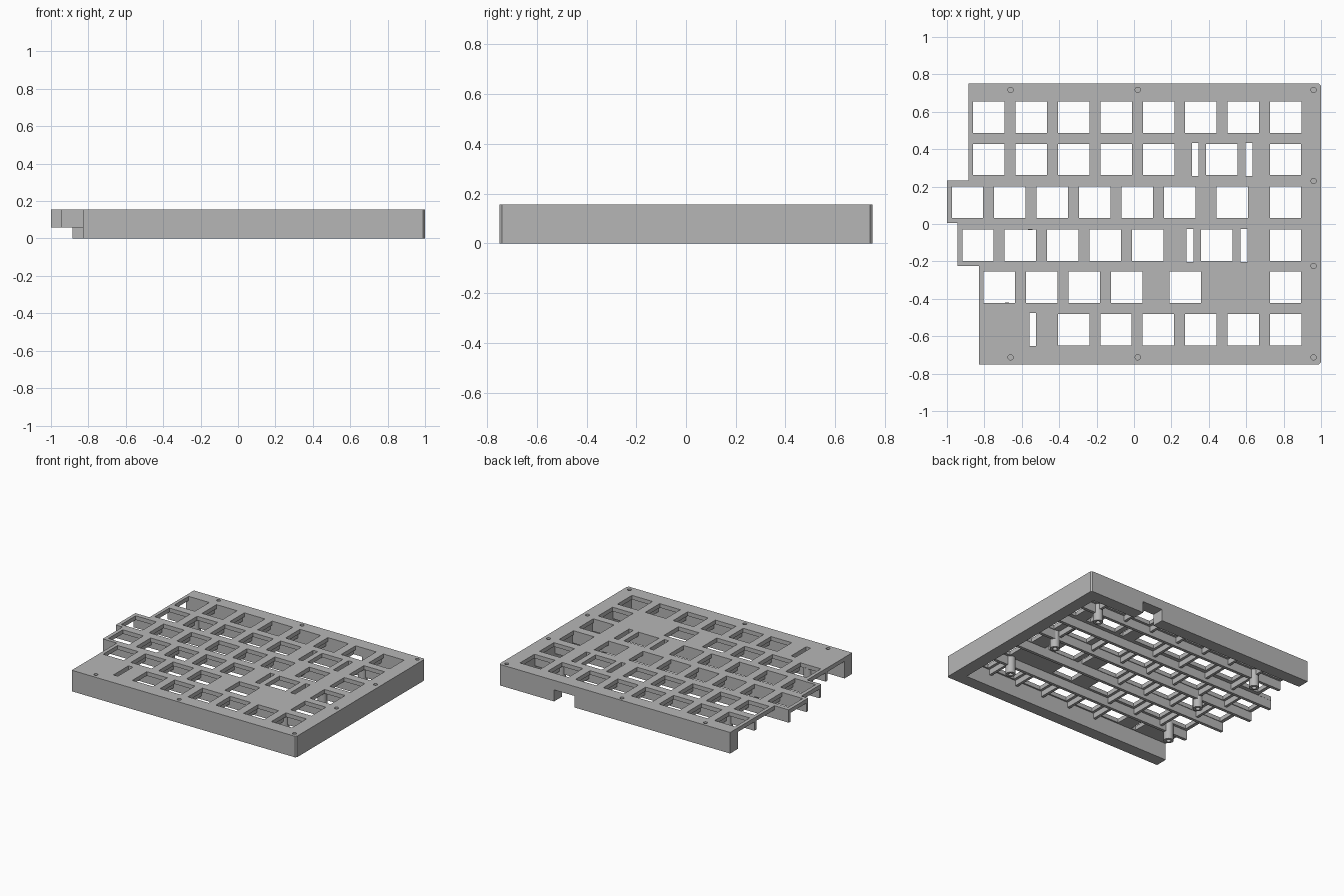
import bpy, bmesh

cube = bpy.data.objects.get("Cube")
if cube:
    bpy.data.objects.remove(cube, do_unlink=True)

TOP, UNDER, RIB = 0.155, 0.125, 0.06   # plate top, plate underside, rib bottom
PITCH, KEY = 0.2268, 0.168             # key spacing and opening size
BACK_END, FRONT_END = -0.885, -0.83    # where the two long walls stop

grey = bpy.data.materials.new("plain grey")
grey.use_nodes = True
grey.diffuse_color = (0.47, 0.47, 0.47, 1)
shader = grey.node_tree.nodes["Principled BSDF"]
shader.inputs["Base Color"].default_value = grey.diffuse_color
shader.inputs["Roughness"].default_value = 0.7


def finish(name, bm):
    bmesh.ops.recalc_face_normals(bm, faces=bm.faces)
    mesh = bpy.data.meshes.new(name)
    bm.to_mesh(mesh)
    bm.free()
    mesh.materials.append(grey)
    obj = bpy.data.objects.new(name, mesh)
    bpy.context.collection.objects.link(obj)
    return obj


def add_prism(bm, points, z0, z1):
    face = bm.faces.new([bm.verts.new((x, y, z0)) for x, y in points])
    moved = bmesh.ops.extrude_face_region(bm, geom=[face], use_keep_orig=True)["geom"]
    verts = [v for v in moved if isinstance(v, bmesh.types.BMVert)]
    bmesh.ops.translate(bm, verts=verts, vec=(0, 0, z1 - z0))


def add_box(bm, x0, x1, y0, y1, z0, z1):
    add_prism(bm, [(x0, y0), (x1, y0), (x1, y1), (x0, y1)], z0, z1)


def add_cylinder(bm, x, y, r, z0, z1, sides=24):
    made = bmesh.ops.create_cone(bm, cap_ends=True, segments=sides, radius1=r,
                                 radius2=r, depth=z1 - z0)
    bmesh.ops.translate(bm, verts=made["verts"], vec=(x, y, (z0 + z1) / 2))


def cut(target, cutter_bm):
    cutter = finish("cutter", cutter_bm)
    cutter.hide_render = True
    mod = target.modifiers.new("cut", "BOOLEAN")
    mod.operation, mod.solver, mod.object = "DIFFERENCE", "EXACT", cutter
    bpy.context.view_layer.objects.active = target
    bpy.ops.object.modifier_apply(modifier=mod.name)
    bpy.data.objects.remove(cutter, do_unlink=True)


def run(start, count):
    return [start + PITCH * i for i in range(count)]


# Key rows: centre height and the key centres along each row
rows = [
    (0.57, run(-0.776, 8)),
    (0.345, run(-0.776, 5) + [0.47, 0.81]),
    (0.116, run(-0.89, 6) + [0.525, 0.81]),
    (-0.114, run(-0.834, 5) + [0.443, 0.81]),
    (-0.338, run(-0.72, 4) + [0.273, 0.583, 0.81]),
    (-0.565, run(-0.323, 6)),
]
# The second-last opening of row five is closed on wide-key layouts
rows[4][1].remove(0.583)

# Narrow stabiliser slots: centre x, centre y
slots = [(0.328, 0.345), (0.615, 0.345), (0.3, -0.114), (0.588, -0.114), (-0.542, -0.563)]

# Screw pockets around the rim
screws = [(x, y) for x in (-0.66, 0.02, 0.96) for y in (0.717, -0.713)]
screws += [(0.96, 0.23), (0.96, -0.224)]


def screw_pockets(bm):
    for x, y in screws:
        add_cylinder(bm, x, y, 0.014, 0.05, 0.2)


right_side = [(0.99, -0.75), (1, -0.74), (1, 0.74), (0.99, 0.75)]

# Top plate with stepped left edge
bm = bmesh.new()
add_prism(bm, [(FRONT_END, -0.75)] + right_side + [
    (BACK_END, 0.75), (BACK_END, 0.233), (-1, 0.233), (-1, 0.005),
    (-0.945, 0.005), (-0.945, -0.225), (FRONT_END, -0.225)], UNDER, TOP)
plate = finish("key_plate", bm)
bm = bmesh.new()
for y, centres in rows:
    for x in centres:
        add_box(bm, x - KEY / 2, x + KEY / 2, y - KEY / 2, y + KEY / 2, 0.1, 0.2)
for x, y in slots:
    add_box(bm, x - 0.018, x + 0.018, y - 0.088, y + 0.088, 0.1, 0.2)
screw_pockets(bm)
cut(plate, bm)

# Three-sided outer wall
bm = bmesh.new()
add_prism(bm, [(FRONT_END, -0.75)] + right_side + [
    (BACK_END, 0.75), (BACK_END, 0.66), (0.905, 0.66),
    (0.905, -0.66), (FRONT_END, -0.66)], 0, UNDER)
wall = finish("outer_wall", bm)
bm = bmesh.new()
screw_pockets(bm)
add_box(bm, 0.385, 0.55, 0.6, 0.8, -0.1, 0.085)   # cable port notch
cut(wall, bm)

# Long ribs between rows: y, left end
long_ribs = [(0.457, BACK_END), (0.221, -1), (0.016, -1), (-0.213, -0.945), (-0.452, FRONT_END)]
bm = bmesh.new()
for y, left in long_ribs:
    add_box(bm, left, 0.905, y - 0.011, y + 0.011, RIB, UNDER)
finish("long_ribs", bm)

# Short ribs between neighbouring keys
bm = bmesh.new()
bounds = [0.66] + [y for y, left in long_ribs] + [-0.66]
for i, (y, centres) in enumerate(rows):
    for a, b in zip(centres, centres[1:]):
        if b - a < PITCH * 1.3:
            mid = (a + b) / 2
            add_box(bm, mid - 0.01, mid + 0.01, bounds[i + 1], bounds[i], 0.085, UNDER)
finish("short_ribs", bm)

# Hollow standoff posts
posts = [(0.697, 0.457), (0.69, 0), (0.697, -0.452),
         (-0.663, 0.457), (-0.555, 0), (-0.68, -0.452)]
for i, (x, y) in enumerate(posts):
    bm = bmesh.new()
    add_cylinder(bm, x, y, 0.033, 0, UNDER + 0.005)
    post = finish("standoff_post_%d" % (i + 1), bm)
    bm = bmesh.new()
    add_cylinder(bm, x, y, 0.016, -0.1, 0.1)
    cut(post, bm)
    bpy.ops.object.select_all(action="DESELECT")
    post.select_set(True)
    bpy.ops.object.shade_smooth_by_angle()
